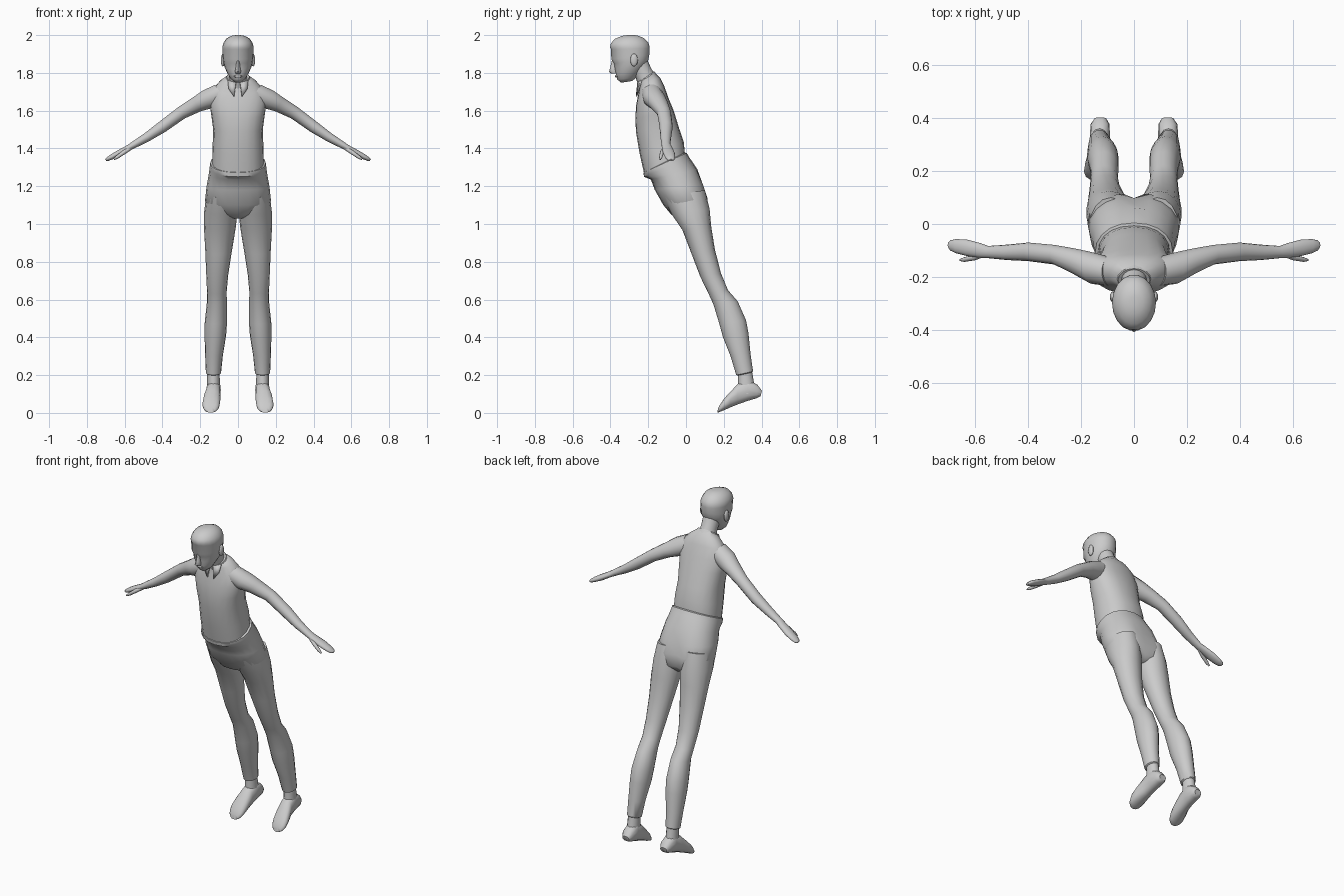
import bpy, bmesh, math
from mathutils import Vector

grey = bpy.data.materials.new("plain_grey")
grey.diffuse_color = (0.6, 0.6, 0.6, 1)


def finish(name, bm, angle=50):
    bmesh.ops.recalc_face_normals(bm, faces=bm.faces[:])
    me = bpy.data.meshes.new(name)
    bm.to_mesh(me)
    bm.free()
    ob = bpy.data.objects.new(name, me)
    bpy.context.collection.objects.link(ob)
    me.materials.append(grey)
    bpy.ops.object.select_all(action='DESELECT')
    ob.select_set(True)
    bpy.context.view_layer.objects.active = ob
    bpy.ops.object.shade_smooth_by_angle(angle=math.radians(angle))
    return ob


def loft(name, rings, sides=16, power=2.0, angle=50):
    """Skin a list of (centre, u, v) superellipse rings and cap both ends."""
    bm = bmesh.new()
    loops = []
    for c, u, v in rings:
        loop = []
        for i in range(sides):
            a = 2 * math.pi * i / sides
            ca, sa = math.cos(a), math.sin(a)
            p = math.copysign(abs(ca) ** (2 / power), ca)
            q = math.copysign(abs(sa) ** (2 / power), sa)
            loop.append(bm.verts.new(c + u * p + v * q))
        loops.append(loop)
    for a, b in zip(loops, loops[1:]):
        for i in range(sides):
            j = (i + 1) % sides
            bm.faces.new((a[i], a[j], b[j], b[i]))
    bm.faces.new(loops[0])
    bm.faces.new(loops[-1])
    return finish(name, bm, angle)


def sections(rows, side=1):
    """Rows: front y, z, back y, z, half width, optional centre x."""
    out = []
    for fy, fz, by, bz, rx, *cx in rows:
        x = side * cx[0] if cx else 0
        f, b = Vector((x, fy, fz)), Vector((x, by, bz))
        out.append(((f + b) / 2, Vector((rx, 0, 0)), (b - f) / 2))
    return out


def limb(rows, side, slope):
    """Rows: centre x, y, z, half depth, half thickness."""
    n = Vector((side * math.sin(slope), 0, math.cos(slope)))
    return [(Vector((side * x, y, z)), Vector((0, ry, 0)), n * rz)
            for x, y, z, ry, rz in rows]


def ellipsoid(name, loc, size):
    bm = bmesh.new()
    bmesh.ops.create_uvsphere(bm, u_segments=12, v_segments=8, radius=1)
    for v in bm.verts:
        v.co = Vector(a * b for a, b in zip(v.co, size)) + Vector(loc)
    return finish(name, bm)


# Shirt body
loft("shirt", sections([
    (-.219, 1.255, -.005, 1.365, .137), (-.245, 1.37, -.012, 1.435, .135),
    (-.265, 1.49, -.036, 1.505, .131), (-.268, 1.56, -.065, 1.60, .142),
    (-.264, 1.63, -.094, 1.67, .152), (-.252, 1.69, -.115, 1.73, .138),
    (-.244, 1.735, -.138, 1.775, .095), (-.245, 1.76, -.165, 1.80, .058)]),
    20, 2.3)

# Neck and shirt collar
loft("neck", sections([
    (-.245, 1.71, -.15, 1.77, .052), (-.265, 1.77, -.185, 1.825, .047),
    (-.30, 1.83, -.205, 1.87, .05)]))
loft("collar", sections([
    (-.249, 1.725, -.142, 1.775, .078), (-.254, 1.752, -.168, 1.808, .06),
    (-.25, 1.75, -.174, 1.804, .045)]))

# Hips with a raised waistband edge and a shallow cleft behind
hips = loft("trouser_hips", sections([
    (-.215, 1.278, -.008, 1.378, .136), (-.226, 1.272, .004, 1.376, .147),
    (-.222, 1.25, .018, 1.352, .150), (-.186, 1.235, .06, 1.29, .155),
    (-.165, 1.18, .095, 1.21, .167), (-.12, 1.10, .118, 1.14, .175),
    (-.078, 1.05, .118, 1.07, .12), (-.04, 1.03, .08, 1.035, .04)]), 20, 2.2)
for v in hips.data.vertices:
    if abs(v.co.x) < .01 and v.co.y > .09:
        v.co.y -= .02

# Head: chin, cheeks, brow, crown
loft("head", sections([
    (-.343, 1.748, -.285, 1.757, .02), (-.365, 1.765, -.262, 1.775, .040),
    (-.371, 1.79, -.235, 1.81, .057), (-.377, 1.82, -.212, 1.84, .071),
    (-.382, 1.85, -.198, 1.87, .078), (-.397, 1.872, -.193, 1.895, .081),
    (-.398, 1.925, -.191, 1.93, .082), (-.404, 1.934, -.192, 1.942, .083),
    (-.399, 1.957, -.198, 1.96, .077), (-.378, 1.98, -.22, 1.983, .062),
    (-.34, 1.996, -.25, 1.996, .036), (-.31, 2.0, -.27, 2.0, .012)]), 18)
loft("nose", sections([
    (-.392, 1.868, -.365, 1.868, .008), (-.402, 1.825, -.36, 1.828, .012),
    (-.408, 1.806, -.36, 1.808, .016), (-.396, 1.796, -.36, 1.798, .013)]), 8)
ellipsoid("lips", (0, -.367, 1.782), (.022, .009, .007))

for side, tag in ((-1, "right"), (1, "left")):
    # Ear and collar flap
    ellipsoid(tag + "_ear", (side * .08, -.275, 1.868), (.011, .02, .034))
    bm = bmesh.new()
    bm.faces.new([bm.verts.new((side * x, y, z)) for x, y, z in (
        (.055, -.24, 1.762), (.012, -.258, 1.748),
        (.022, -.266, 1.675), (.05, -.256, 1.715))])
    flap = finish(tag + "_collar_flap", bm)
    flap.modifiers.new("thickness", 'SOLIDIFY').thickness = .008

    # Arm with hand, then thumb
    loft(tag + "_arm", limb([
        (.09, -.18, 1.69, .055, .058), (.16, -.166, 1.66, .06, .055),
        (.22, -.143, 1.632, .05, .043), (.30, -.116, 1.588, .037, .035),
        (.40, -.105, 1.515, .035, .032), (.48, -.107, 1.461, .029, .025),
        (.55, -.106, 1.42, .023, .019), (.58, -.10, 1.403, .028, .016),
        (.63, -.09, 1.375, .031, .017), (.67, -.084, 1.354, .027, .014),
        (.692, -.081, 1.342, .02, .01), (.70, -.08, 1.338, .01, .006)],
        side, .58), 14)
    loft(tag + "_thumb", limb([
        (.555, -.108, 1.412, .012, .011), (.60, -.126, 1.382, .011, .011),
        (.64, -.134, 1.354, .009, .009), (.657, -.136, 1.342, .004, .004)],
        side, .62), 8)

    # Trouser leg, ending in a cuff
    loft(tag + "_trouser_leg", sections([
        (-.12, 1.14, .10, 1.18, .080, .088), (-.075, 1.05, .125, 1.08, .088, .091),
        (-.02, .97, .133, .99, .084, .096), (.03, .84, .153, .865, .070, .103),
        (.076, .72, .185, .74, .058, .110), (.12, .63, .222, .65, .052, .112),
        (.145, .575, .274, .59, .053, .112), (.177, .47, .318, .49, .059, .117),
        (.196, .40, .331, .42, .057, .120), (.236, .30, .342, .31, .047, .127),
        (.266, .20, .355, .22, .040, .130), (.28, .198, .345, .21, .030, .130)],
        side), 16)

    # Foot: ankle and shoe shaped from heel to toe
    loft(tag + "_ankle", sections([
        (.275, .23, .347, .235, .032, .13), (.275, .16, .358, .17, .034, .13),
        (.27, .10, .375, .10, .036, .13)], side), 12)
    loft(tag + "_foot", sections([
        (.395, .088, .402, .118, .022, .127), (.375, .077, .378, .150, .036, .128),
        (.325, .062, .325, .180, .038, .129), (.272, .043, .275, .155, .039, .132),
        (.232, .027, .24, .118, .045, .138), (.193, .010, .203, .078, .046, .143),
        (.174, .003, .184, .050, .038, .144), (.165, .001, .171, .028, .022, .144)],
        side), 14, 2.4)
